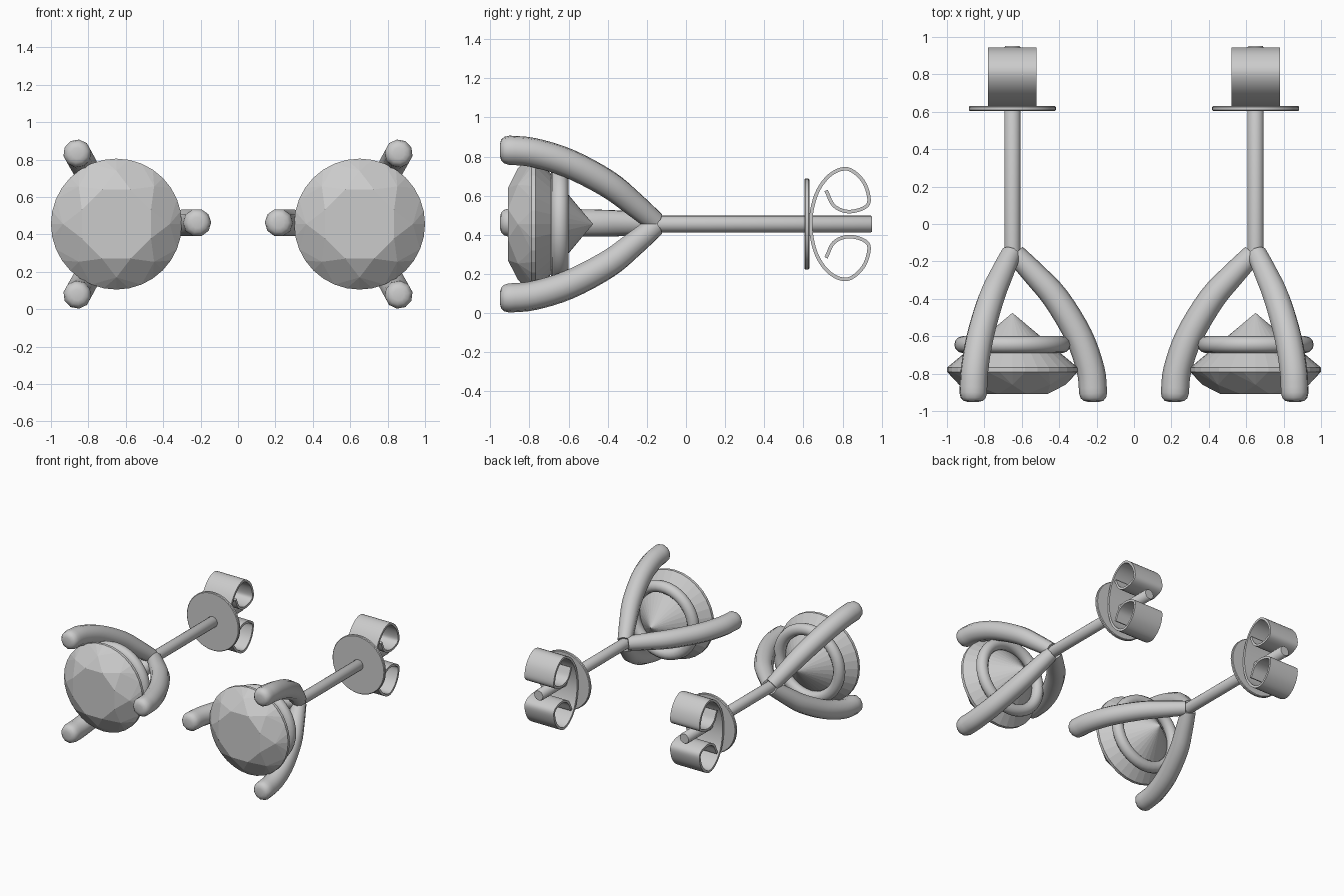
import bpy, bmesh, math
from mathutils import Vector

if "Cube" in bpy.data.objects:
    bpy.data.objects.remove(bpy.data.objects["Cube"])

CX, CZ = 0.65, 0.455      # axis of each earring


def finish(name, bm, s, angle=40):
    """Mesh in local coords (axis = y); s = -1 left earring, +1 mirrored right one."""
    for v in bm.verts:
        v.co = Vector((s * (CX - v.co.x), v.co.y, v.co.z + CZ))
    bmesh.ops.recalc_face_normals(bm, faces=bm.faces)
    me = bpy.data.meshes.new(name)
    bm.to_mesh(me)
    bm.free()
    ob = bpy.data.objects.new(name, me)
    bpy.context.collection.objects.link(ob)
    if angle:
        bpy.ops.object.select_all(action='DESELECT')
        bpy.context.view_layer.objects.active = ob
        ob.select_set(True)
        bpy.ops.object.shade_smooth_by_angle(angle=math.radians(angle))
    return ob


def skin(bm, rings, closed=False):
    """Join rings of points into a tube, capped unless closed."""
    vs = [[bm.verts.new(p) for p in r] for r in rings]
    n = len(vs[0])
    for i in range(len(vs) if closed else len(vs) - 1):
        a, b = vs[i], vs[(i + 1) % len(vs)]
        for j in range(n):
            k = (j + 1) % n
            bm.faces.new((a[j], a[k], b[k], b[j]))
    if not closed:
        bm.faces.new(vs[0])
        bm.faces.new(vs[-1])


def ring(r, y, n, phase=0.0):
    return [Vector((r * math.cos(phase + math.tau * i / n), y,
                    r * math.sin(phase + math.tau * i / n))) for i in range(n)]


def lathe(name, profile, n, s, closed=False):
    bm = bmesh.new()
    skin(bm, [ring(r, y, n) for r, y in profile], closed)
    return finish(name, bm, s)


def smooth_path(pts, steps):
    """Catmull-Rom samples through the given points."""
    p = [Vector(q) for q in pts]
    p = [2 * p[0] - p[1]] + p + [2 * p[-1] - p[-2]]
    out = []
    for i in range(1, len(p) - 2):
        a, b, c, d = p[i - 1:i + 3]
        for k in range(steps):
            t = k / steps
            out.append(0.5 * (2 * b + (c - a) * t + (2 * a - 5 * b + 4 * c - d) * t * t
                              + (3 * b - a - 3 * c + d) * t ** 3))
    return out + [p[-2]]


def gem(s):
    # brilliant cut: table, kite corners, girdle and culet wrapped in a hull
    bm = bmesh.new()
    e = math.pi / 8
    kite_y = -0.79 - 0.8 * (0.35 - 0.285 * math.cos(e))
    pts = (ring(0.2, -0.91, 8, e) + ring(0.285, kite_y, 8)
           + ring(0.35, -0.79, 32) + ring(0.35, -0.768, 32) + [Vector((0, -0.475, 0))])
    for p in pts:
        bm.verts.new(p)
    bmesh.ops.convex_hull(bm, input=bm.verts[:])
    return finish("gemstone", bm, s, 0)


def prong(angle, s):
    # (radial distance, y, thickness) along a prong, ending in a rounded tip
    path = smooth_path([(0.015, -0.16, 0.055), (0.12, -0.27, 0.064), (0.235, -0.4, 0.071),
                        (0.355, -0.6, 0.074), (0.418, -0.78, 0.075), (0.432, -0.905, 0.075)], 4)
    path += [Vector((0.433, -0.93, 0.068)), Vector((0.433, -0.945, 0.053)),
             Vector((0.433, -0.951, 0.03))]
    out = Vector((math.cos(angle), 0, math.sin(angle)))
    side = Vector((-math.sin(angle), 0, math.cos(angle)))
    yax = Vector((0, 1, 0))
    rings = []
    for i, p in enumerate(path):
        d = path[min(i + 1, len(path) - 1)] - path[max(i - 1, 0)]
        t = (out * d.x + yax * d.y).normalized()
        n = t.cross(side)
        rings.append([out * p.x + yax * p.y
                      + p.z * (n * math.cos(math.tau * j / 10) + side * math.sin(math.tau * j / 10))
                      for j in range(10)])
    bm = bmesh.new()
    skin(bm, rings)
    return finish("prong", bm, s, 50)


def clutch(s):
    # one strip rolled into a curl above and a mirrored curl below (y, z)
    curl = [(0.637, 0.0), (0.665, 0.15), (0.735, 0.25), (0.825, 0.282), (0.905, 0.22),
            (0.936, 0.125), (0.908, 0.082), (0.826, 0.064), (0.755, 0.095), (0.716, 0.172)]
    pts = [(y, -z, 0) for y, z in reversed(curl[1:])] + [(y, z, 0) for y, z in curl]
    path = smooth_path(pts, 5)
    w, h = 0.13, 0.009
    rings = []
    for i, p in enumerate(path):
        d = (path[min(i + 1, len(path) - 1)] - path[max(i - 1, 0)]).normalized()
        ny, nz = -d.y * h, d.x * h
        rings.append([Vector((x, p.x + f * ny, p.y + f * nz))
                      for x, f in ((-w, -1), (w, -1), (w, 1), (-w, 1))])
    bm = bmesh.new()
    skin(bm, rings)
    return finish("clutch_curls", bm, s)


for s in (-1, 1):
    gem(s)
    # three prongs around the stone
    for k in range(3):
        prong(math.radians(1 + 120 * k) if k != 1 else math.radians(119), s)
    # gallery ring under the stone
    lathe("gallery_ring", [(0.266 + 0.045 * math.cos(math.tau * i / 12),
                            -0.645 + 0.045 * math.sin(math.tau * i / 12)) for i in range(12)],
          40, s, True)
    # ear post, backing disc and rolled clutch
    lathe("ear_post", [(0.043, -0.16), (0.043, 0.945), (0.038, 0.951)], 20, s)
    lathe("backing_disc", [(0.228, 0.605), (0.233, 0.61), (0.233, 0.625), (0.228, 0.63)], 40, s)
    clutch(s)
